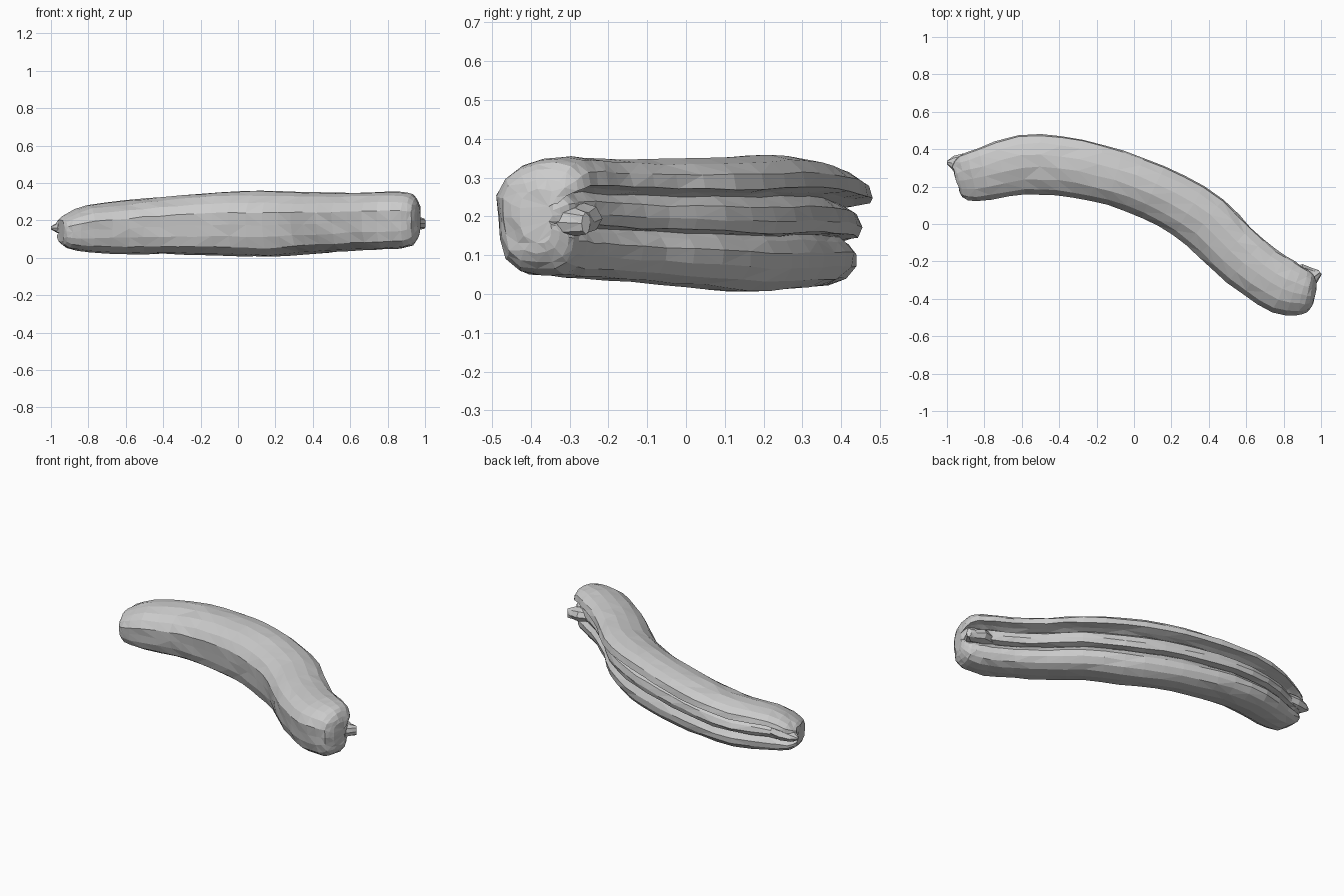
import bpy, bmesh, math, random
from mathutils import Vector

if "Cube" in bpy.data.objects:
    bpy.data.objects.remove(bpy.data.objects["Cube"])

random.seed(4)

grey = bpy.data.materials.new("plain grey")
grey.diffuse_color = (0.6, 0.6, 0.6, 1)
grey.use_nodes = True
grey.node_tree.nodes["Principled BSDF"].inputs["Base Color"].default_value = grey.diffuse_color

# Stations along the bent roll: centre x, centre y, half width, bottom z, top z
STATIONS = [
    (-0.95, 0.235, 0.08, 0.085, 0.205), (-0.91, 0.245, 0.125, 0.05, 0.235),
    (-0.80, 0.268, 0.142, 0.03, 0.28), (-0.60, 0.318, 0.162, 0.02, 0.305),
    (-0.40, 0.313, 0.162, 0.02, 0.325), (-0.20, 0.275, 0.155, 0.015, 0.345),
    (0.00, 0.215, 0.152, 0.01, 0.357), (0.20, 0.125, 0.155, 0.005, 0.357),
    (0.38, 0.01, 0.158, 0.02, 0.35), (0.52, -0.13, 0.155, 0.03, 0.348),
    (0.67, -0.255, 0.15, 0.04, 0.35), (0.80, -0.335, 0.15, 0.045, 0.355),
    (0.90, -0.365, 0.125, 0.055, 0.35), (0.945, -0.375, 0.10, 0.08, 0.325),
    (0.967, -0.38, 0.05, 0.13, 0.27)]

# Cross-section: across (-1..1, opening at +1) and height (0..1).
# Overhanging crease on the closed side, filling stepped between two lips.
SECTION = [(0.98, 0.76), (0.93, 0.87), (0.68, 0.96), (0.3, 1.0), (-0.1, 0.99),
           (-0.5, 0.93), (-0.82, 0.82), (-1.0, 0.67), (-0.96, 0.48),
           (-0.92, 0.3), (-0.8, 0.13), (-0.5, 0.025), (-0.1, 0.0), (0.3, 0.01),
           (0.56, 0.07), (0.71, 0.17), (0.74, 0.28), (0.6, 0.37), (0.5, 0.41),
           (0.73, 0.43), (0.8, 0.52), (0.74, 0.62), (0.5, 0.7), (0.7, 0.73)]


def smooth_path(pts, steps=2):
    """Catmull-Rom interpolation of tuples."""
    out = []
    for i in range(len(pts) - 1):
        a, b = pts[max(i - 1, 0)], pts[i]
        c, d = pts[i + 1], pts[min(i + 2, len(pts) - 1)]
        for s in range(steps):
            t = s / steps
            out.append(tuple(0.5 * (2*q + (r - p)*t + (2*p - 5*q + 4*r - u)*t*t
                                    + (3*q - p - 3*r + u)*t**3)
                             for p, q, r, u in zip(a, b, c, d)))
    return out + [pts[-1]]


def across(path, i):
    """Horizontal direction square to the path, towards the opening."""
    a, b = path[max(i - 1, 0)], path[min(i + 1, len(path) - 1)]
    return Vector((a[1] - b[1], b[0] - a[0], 0)).normalized()


def loft(name, rings):
    bm = bmesh.new()
    loops = [[bm.verts.new(p) for p in ring] for ring in rings]
    n = len(loops[0])
    for a, b in zip(loops, loops[1:]):
        for k in range(n):
            bm.faces.new((a[k], a[(k + 1) % n], b[(k + 1) % n], b[k]))
    bm.faces.new(loops[0])
    bm.faces.new(loops[-1][::-1])
    bmesh.ops.recalc_face_normals(bm, faces=bm.faces)
    bmesh.ops.triangulate(bm, faces=bm.faces)
    me = bpy.data.meshes.new(name)
    bm.to_mesh(me)
    bm.free()
    me.materials.append(grey)
    ob = bpy.data.objects.new(name, me)
    bpy.context.collection.objects.link(ob)
    return ob


def jitter(amount):
    return Vector([random.uniform(-amount, amount) for _ in range(3)])


# Split roll with its filling, open along the +y side
path = smooth_path(STATIONS)
rings = []
for i, (x, y, w, zb, zt) in enumerate(path):
    side = across(path, i)
    rings.append([Vector((x, y, zb + v * (zt - zb))) + side * u * w + jitter(0.003)
                  for u, v in SECTION])
loft("roll", rings)


# Pinched tips of the filling standing out at both ends
def tip(name, core):
    rings = []
    for i, (x, y, z, rw, rz) in enumerate(core):
        side = across(core, i)
        rings.append([Vector((x, y, z + rz * math.sin(k * math.pi / 4)))
                      + side * rw * math.cos(k * math.pi / 4) for k in range(8)])
    loft(name, rings)


tip("left_tip", [(-1.0, 0.33, 0.16, 0.008, 0.008), (-0.965, 0.325, 0.16, 0.04, 0.028),
                 (-0.90, 0.325, 0.165, 0.055, 0.04), (-0.84, 0.325, 0.17, 0.05, 0.035)])
tip("right_tip", [(0.83, -0.28, 0.2, 0.045, 0.035), (0.90, -0.27, 0.195, 0.055, 0.042),
                  (0.96, -0.285, 0.185, 0.05, 0.036), (0.995, -0.258, 0.182, 0.014, 0.028)])
